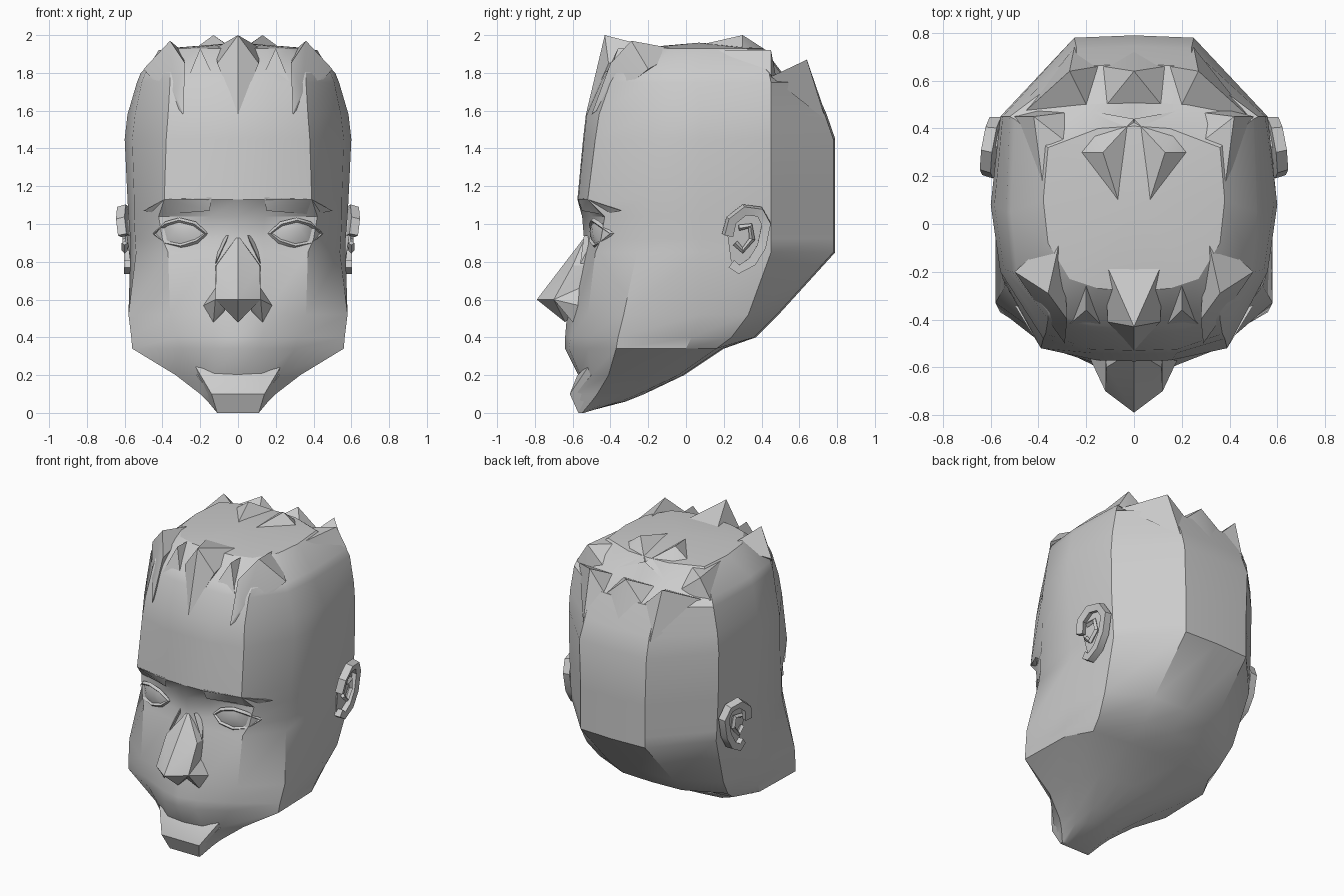
import bpy
import bmesh
from math import radians

cube = bpy.data.objects.get("Cube")
if cube:
    bpy.data.objects.remove(cube, do_unlink=True)

# One plain clay grey for everything
clay = bpy.data.materials.new("clay_grey")
clay.use_nodes = True
clay.diffuse_color = (0.6, 0.6, 0.6, 1)
clay.node_tree.nodes["Principled BSDF"].inputs["Base Color"].default_value = (0.6, 0.6, 0.6, 1)
parts = []


def finish(name, bm):
    """Turn a bmesh into a named, coloured object."""
    bmesh.ops.recalc_face_normals(bm, faces=bm.faces[:])
    mesh = bpy.data.meshes.new(name)
    bm.to_mesh(mesh)
    bm.free()
    mesh.materials.append(clay)
    obj = bpy.data.objects.new(name, mesh)
    bpy.context.collection.objects.link(obj)
    parts.append(obj)


def flip(points):
    return [(-x, y, z) for x, y, z in points]


def hull(name, points):
    """Convex solid around the given points."""
    bm = bmesh.new()
    for p in points:
        bm.verts.new(p)
    result = bmesh.ops.convex_hull(bm, input=bm.verts[:])
    loose = {g for g in result["geom_interior"] + result["geom_unused"]
             if isinstance(g, bmesh.types.BMVert)}
    bmesh.ops.delete(bm, geom=[v for v in loose if not v.link_faces], context="VERTS")
    finish(name, bm)


def centre_hull(name, points):
    hull(name, points + flip(points))


def pair_hull(name, points):
    hull("left_" + name, points)
    hull("right_" + name, flip(points))


def tube(name, points, radius, closed):
    """Four-sided bent tube through the points."""
    curve = bpy.data.curves.new(name, "CURVE")
    curve.dimensions = "3D"
    curve.bevel_depth = radius
    curve.bevel_resolution = 0
    curve.use_fill_caps = True
    line = curve.splines.new("POLY")
    line.points.add(len(points) - 1)
    for point, p in zip(line.points, points):
        point.co = (*p, 1)
    line.use_cyclic_u = closed
    obj = bpy.data.objects.new(name, curve)
    bpy.context.collection.objects.link(obj)
    graph = bpy.context.evaluated_depsgraph_get()
    bm = bmesh.new()
    bm.from_mesh(bpy.data.meshes.new_from_object(obj.evaluated_get(graph)))
    bpy.data.objects.remove(obj, do_unlink=True)
    finish(name, bm)


def pair_tube(name, points, radius, closed=False):
    tube("left_" + name, points, radius, closed)
    tube("right_" + name, flip(points), radius, closed)


# Head sections, front part: height, centre y, then x, y of inner, corner and temple columns
face = [
    (0, -.57, .06, -.57, .11, -.57, .11, -.55),
    (.06, -.59, .06, -.59, .13, -.58, .16, -.5),
    (.1, -.6, .07, -.6, .14, -.59, .2, -.47),
    (.2, -.57, .13, -.56, .22, -.5, .33, -.41),
    (.34, -.64, .12, -.62, .3, -.52, .56, -.37),
    (.4, -.64, .13, -.61, .32, -.52, .565, -.36),
    (.52, -.63, .14, -.59, .36, -.52, .58, -.33),
    (.85, -.55, .14, -.52, .37, -.48, .54, -.26),
    (.92, -.54, .13, -.5, .4, -.45, .545, -.24),
    (1.04, -.55, .14, -.5, .42, -.43, .55, -.23),
    (1.13, -.575, .16, -.57, .39, -.52, .55, -.22),
    (1.45, -.545, .18, -.54, .38, -.48, .56, -.2),
    (1.58, -.53, .18, -.525, .37, -.46, .545, -.19),
    (1.75, -.46, .18, -.45, .36, -.4, .51, -.2),
    (1.8, -.44, .18, -.42, .36, -.37, .49, -.2),
    (1.93, -.28, .15, -.27, .27, -.23, .36, -.08),
]
# Rear part of the same sections: x, y of the side, rear corner and back columns
back = [
    (.09, -.54, .06, -.55, .03, -.56),
    (.13, -.4, .08, -.35, .04, -.33),
    (.18, -.33, .12, -.25, .05, -.23),
    (.32, -.2, .24, -.04, .1, -.02),
    (.55, 0, .46, .16, .2, .19),
    (.56, .03, .48, .24, .22, .36),
    (.58, .08, .51, .33, .24, .48),
    (.57, .08, .54, .45, .24, .78),
    (.57, .08, .545, .45, .24, .78),
    (.58, .08, .55, .45, .24, .78),
    (.585, .08, .555, .45, .24, .78),
    (.6, .08, .56, .45, .25, .78),
    (.585, .08, .55, .45, .24, .735),
    (.535, .05, .52, .45, .24, .66),
    (.515, .05, .5, .44, .22, .5),
    (.38, .1, .36, .32, .15, .4),
]


def build_head():
    bm = bmesh.new()
    rings = []
    for (z, front, *f), b in zip(face, back):
        flat = f + list(b)
        side = [(x, y, z) for x, y in zip(flat[::2], flat[1::2])]
        ring = [(0, front, z)] + side + [(0, b[-1] + .01, z)] + flip(side[::-1])
        rings.append([bm.verts.new(p) for p in ring])
    count = len(rings[0])
    for low, high in zip(rings, rings[1:]):
        for i in range(count):
            j = (i + 1) % count
            bm.faces.new((low[i], low[j], high[j], high[i]))
    bm.faces.new(rings[0][::-1])
    crown = bm.verts.new((0, .07, 1.96))
    for i in range(count):
        bm.faces.new((rings[-1][i], rings[-1][(i + 1) % count], crown))
    finish("head", bm)


build_head()

# Nose, chin with lower lip, and brows
centre_hull("nose", [(0, -.53, .94), (0, -.79, .6), (.12, -.7, .6), (.115, -.6, .78),
                     (0, -.64, .48), (.12, -.5, .78), (.12, -.5, .6)])
pair_hull("nostril", [(.05, -.7, .6), (.12, -.7, .6), (.2, -.53, .56), (.13, -.6, .48),
                      (.07, -.64, .54), (.12, -.52, .68)])
pair_hull("nose_crease", [(.05, -.54, .94), (.12, -.56, .79), (.1, -.48, .8), (.09, -.48, .94)])
centre_hull("chin", [(.24, -.5, .27), (.13, -.575, .2), (.14, -.615, .1), (.11, -.57, 0),
                     (.22, -.42, .15)])
pair_hull("brow", [(.14, -.575, 1.14), (.15, -.55, 1.07), (.39, -.52, 1.13),
                   (.5, -.34, 1.07), (.4, -.44, 1.05), (.3, -.4, 1.1)])

# Eyes: faceted ball with a rim of lid around it
lid = [(.17, -.49, .95), (.23, -.5, 1), (.31, -.49, 1.02), (.38, -.46, 1),
       (.44, -.39, .95), (.38, -.45, .9), (.3, -.48, .885), (.22, -.5, .91)]
pair_hull("eyeball", lid + [(.25, -.51, .96), (.34, -.495, .96), (.3, -.38, .95)])
pair_tube("eyelid", lid, .014, True)

# Ears: curled rim around a shallow bowl, turned towards the back of the head
rim = [(.605, .22, .94), (.615, .24, 1.02), (.61, .31, 1.075), (.595, .39, 1.065),
       (.58, .425, 1), (.58, .4, .88), (.58, .35, .8), (.58, .28, .76), (.58, .24, .79)]
pair_tube("ear_rim", rim, .034)
pair_hull("ear_bowl", [(x - .015, y, z) for x, y, z in rim] + [(.5, .3, .8), (.5, .38, 1.04)])
pair_tube("ear_fold", [(.6, .26, .9), (.6, .3, .86), (.595, .35, .92),
                       (.6, .34, .99), (.61, .28, .98)], .016)

# Hair tufts along the forehead
centre_hull("fringe_tuft", [(0, -.43, 2), (0, -.53, 1.58), (.11, -.41, 1.85),
                            (.12, -.16, 1.93)])
pair_hull("fringe_side_tuft", [(.36, -.29, 1.97), (.29, -.5, 1.58), (.28, -.4, 1.85),
                               (.5, -.2, 1.82), (.34, -.43, 1.7), (.3, -.02, 1.92)])
pair_hull("fringe_small_tuft", [(.2, -.36, 1.93), (.12, -.44, 1.76), (.27, -.42, 1.76),
                                (.2, -.12, 1.92)])

# Hair tufts on the crown and the back
pair_hull("crown_tuft", [(.13, .3, 2), (0, .44, 1.91), (.22, .48, 1.82),
                         (.06, .08, 1.95), (.24, .3, 1.92)])
centre_hull("back_tuft", [(0, .64, 1.87), (.13, .48, 1.79), (0, .75, 1.55), (.13, .66, 1.75)])
pair_hull("back_side_tuft", [(.27, .64, 1.87), (.19, .48, 1.79), (.48, .45, 1.78),
                             (.25, .74, 1.55), (.36, .57, 1.72), (.15, .66, 1.75)])
pair_hull("rear_corner_tuft", [(.42, .45, 1.92), (.5, .45, 1.79), (.26, .47, 1.79),
                               (.24, .31, 1.92), (.38, .15, 1.92), (.4, .48, 1.76)])

# Smooth the gentle bends and keep the hard edges
bpy.ops.object.select_all(action="DESELECT")
for obj in parts:
    obj.select_set(True)
bpy.context.view_layer.objects.active = parts[0]
bpy.ops.object.shade_smooth_by_angle(angle=radians(32))
